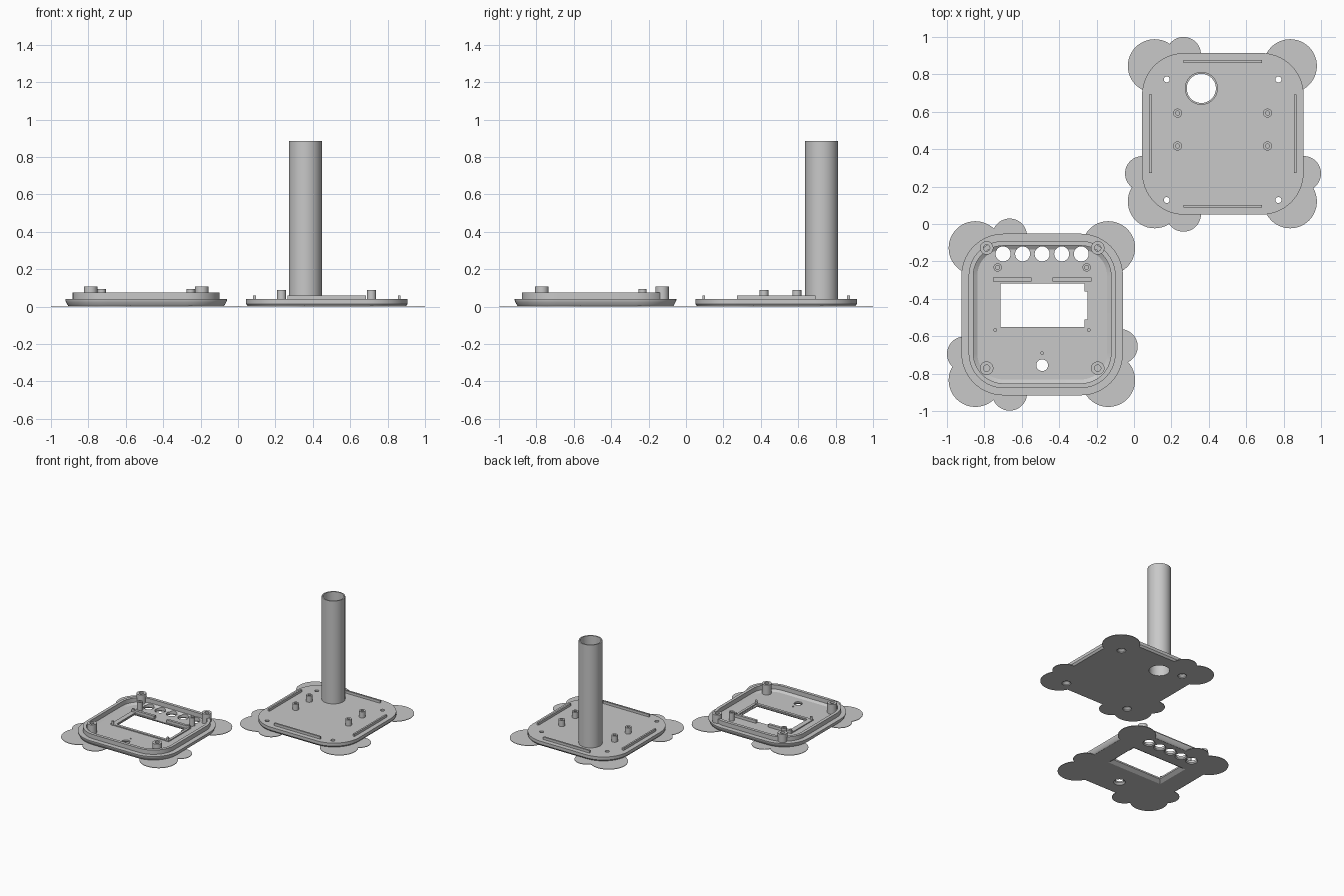
import bpy, bmesh, math

if "Cube" in bpy.data.objects:
    bpy.data.objects.remove(bpy.data.objects["Cube"])

grey = bpy.data.materials.new("light grey plastic")
grey.diffuse_color = (0.58, 0.58, 0.58, 1)
grey.use_nodes = True
grey.node_tree.nodes["Principled BSDF"].inputs["Base Color"].default_value = grey.diffuse_color


def make(name, bm):
    bmesh.ops.recalc_face_normals(bm, faces=bm.faces)
    me = bpy.data.meshes.new(name)
    bm.to_mesh(me)
    bm.free()
    me.materials.append(grey)
    ob = bpy.data.objects.new(name, me)
    bpy.context.collection.objects.link(ob)
    return ob


def loft(name, rings, closed=False):
    """Skin a list of equal-length point rings; cap the ends unless closed."""
    bm = bmesh.new()
    vs = [[bm.verts.new(p) for p in r] for r in rings]
    n = len(vs[0])
    pairs = list(zip(vs, vs[1:])) + ([(vs[-1], vs[0])] if closed else [])
    for a, b in pairs:
        for i in range(n):
            j = (i + 1) % n
            bm.faces.new((a[i], a[j], b[j], b[i]))
    if not closed:
        bm.faces.new(vs[0][::-1])
        bm.faces.new(vs[-1])
    return make(name, bm)


def circle(x, y, r, z, n=48):
    return [(x + r * math.cos(2 * math.pi * i / n), y + r * math.sin(2 * math.pi * i / n), z)
            for i in range(n)]


def lathe(name, x, y, profile, closed=False):
    return loft(name, [circle(x, y, r, z) for r, z in profile], closed)


def rounded(x, y, half, z, seg=14):
    """Rounded square whose corner arcs share centres at every size."""
    c = 0.207
    r = half - c
    pts = []
    for k, (sx, sy) in enumerate(((1, 1), (-1, 1), (-1, -1), (1, -1))):
        for i in range(seg + 1):
            a = math.pi / 2 * (k + i / seg)
            pts.append((x + sx * c + r * math.cos(a), y + sy * c + r * math.sin(a), z))
    return pts


def rect(x0, x1, y0, y1, z):
    return [(x0, y0, z), (x1, y0, z), (x1, y1, z), (x0, y1, z)]


def box(name, x0, x1, y0, y1, z0, z1):
    return loft(name, [rect(x0, x1, y0, y1, z0), rect(x0, x1, y0, y1, z1)])


def cut(ob, cutters):
    """Subtract each cutter, bake the result and remove the cutters."""
    for c in cutters:
        m = ob.modifiers.new("cut", 'BOOLEAN')
        m.operation, m.solver, m.object = 'DIFFERENCE', 'EXACT', c
    dg = bpy.context.evaluated_depsgraph_get()
    me = bpy.data.meshes.new_from_object(ob.evaluated_get(dg))
    ob.modifiers.clear()
    ob.data = me
    for c in cutters:
        bpy.data.objects.remove(c)


def drill(x, y, profile):
    return lathe("cutter", x, y, profile)


# ---- Back plate with pole ----
BX, BY = 0.475, 0.482
plate = loft("back_plate", [rounded(BX, BY, h, z) for h, z in
             ((0.420, 0), (0.425, 0.005), (0.432, 0.015), (0.432, 0.04))])
holes = [drill(0.36, 0.725, [(0.078, -0.05), (0.078, 0.1)])]
for x in (0.175, 0.772):
    for y in (0.128, 0.773):  # countersunk screw holes
        holes.append(drill(x, y, [(0.034, -0.02), (0.034, 0.008), (0.016, 0.024), (0.016, 0.1)]))
cut(plate, holes)

lathe("pole", 0.36, 0.725, [(0.088, 0.03), (0.088, 0.885), (0.078, 0.885), (0.078, 0.03)], True)

for x in (0.233, 0.714):
    for y in (0.417, 0.593):
        lathe("standoff", x, y, [(0.024, 0.03), (0.024, 0.09), (0.011, 0.09), (0.011, 0.045)])

# locating ridges along the four edges
for s in (-1, 1):
    e = 0.387 * s
    box("ridge", BX - 0.21, BX + 0.21, BY + e - 0.007, BY + e + 0.007, 0.03, 0.06)
    box("ridge", BX + e - 0.007, BX + e + 0.007, BY - 0.21, BY + 0.21, 0.03, 0.06)

# ---- Front cover, lying face down ----
FX, FY, FLOOR = -0.491, -0.484, 0.027
cover = loft("front_cover", [rounded(FX, FY, h, z) for h, z in
             ((0.410, 0), (0.416, 0.004), (0.422, 0.012), (0.428, 0.024), (0.432, 0.034),
              (0.432, 0.04), (0.393, 0.04), (0.393, 0.075), (0.368, 0.075),
              (0.368, 0.04), (0.347, FLOOR))])
holes = [drill(FX + 0.1045 * i, -0.16, [(0.046, -0.01), (0.046, 0), (0.04, 0.008), (0.04, 0.06)])
         for i in range(-2, 3)]  # button openings
holes.append(drill(FX, -0.755, [(0.045, -0.01), (0.045, 0), (0.031, 0.015), (0.031, 0.06)]))
holes.append(drill(FX, -0.69, [(0.007, 0.012), (0.007, 0.06)]))
# screen window with sloped outer edge
W = (-0.714, -0.265, -0.55, -0.317)


def grown(d, z):
    return rect(W[0] - d, W[1] + d, W[2] - d, W[3] + d, z)


holes.append(loft("cutter", [grown(0.03, -0.01), grown(0.03, 0), grown(0, 0.02), grown(0, 0.06)]))
holes.append(box("cutter", -0.30, -0.248, -0.51, -0.36, 0.005, 0.06))
cut(cover, holes)

# screen frame: low surround, two bars and corner pins
box("frame_side", -0.755, -0.716, -0.575, -0.29, 0.02, 0.035)
box("frame_side", -0.247, -0.227, -0.575, -0.29, 0.02, 0.035)
box("frame_side", -0.716, -0.247, -0.575, -0.553, 0.02, 0.035)
box("frame_bar", -0.755, -0.547, -0.307, -0.286, 0.02, 0.05)
box("frame_bar", -0.435, -0.227, -0.307, -0.286, 0.02, 0.05)
for x in (-0.742, -0.242):
    for y in (-0.567, -0.299):
        lathe("frame_pin", x, y, [(0.010, 0.02), (0.010, 0.058)])

# screw bosses and button board standoffs
for s in (-1, 1):
    for y in (-0.128, -0.771):
        lathe("screw_boss", FX + s * 0.297, y,
              [(0.036, 0.02), (0.036, 0.108), (0.017, 0.108), (0.017, 0.04)])
    lathe("board_standoff", FX + s * 0.238, -0.232,
          [(0.022, 0.02), (0.022, 0.095), (0.011, 0.095), (0.011, 0.04)])

# ---- Thin hold-down discs around both plates ----
L, S = 0.143, 0.093
back_discs = [(x, y, L) for x in (0.11, 0.835) for y in (0.12, 0.845)]
back_discs += [(0.265, 0.907, S), (0.265, 0.052, S), (0.907, 0.27, S), (0.045, 0.27, S)]
front_discs = [(x, y, L) for x in (-0.848, -0.137) for y in (-0.835, -0.128)]
front_discs += [(-0.665, -0.064, S), (-0.665, -0.905, S), (-0.073, -0.655, S), (-0.907, -0.695, S)]
for cx, cy, half, discs in ((BX, BY, 0.420, back_discs), (FX, FY, 0.410, front_discs)):
    for x, y, r in discs:
        disc = lathe("hold_down_disc", x, y, [(r, 0), (r, 0.004)])
        cut(disc, [loft("cutter", [rounded(cx, cy, half, -0.05), rounded(cx, cy, half, 0.05)])])

# ---- Shading ----
for ob in bpy.context.scene.objects:
    ob.select_set(True)
    bpy.context.view_layer.objects.active = ob
bpy.ops.object.shade_smooth_by_angle(angle=math.radians(30))
